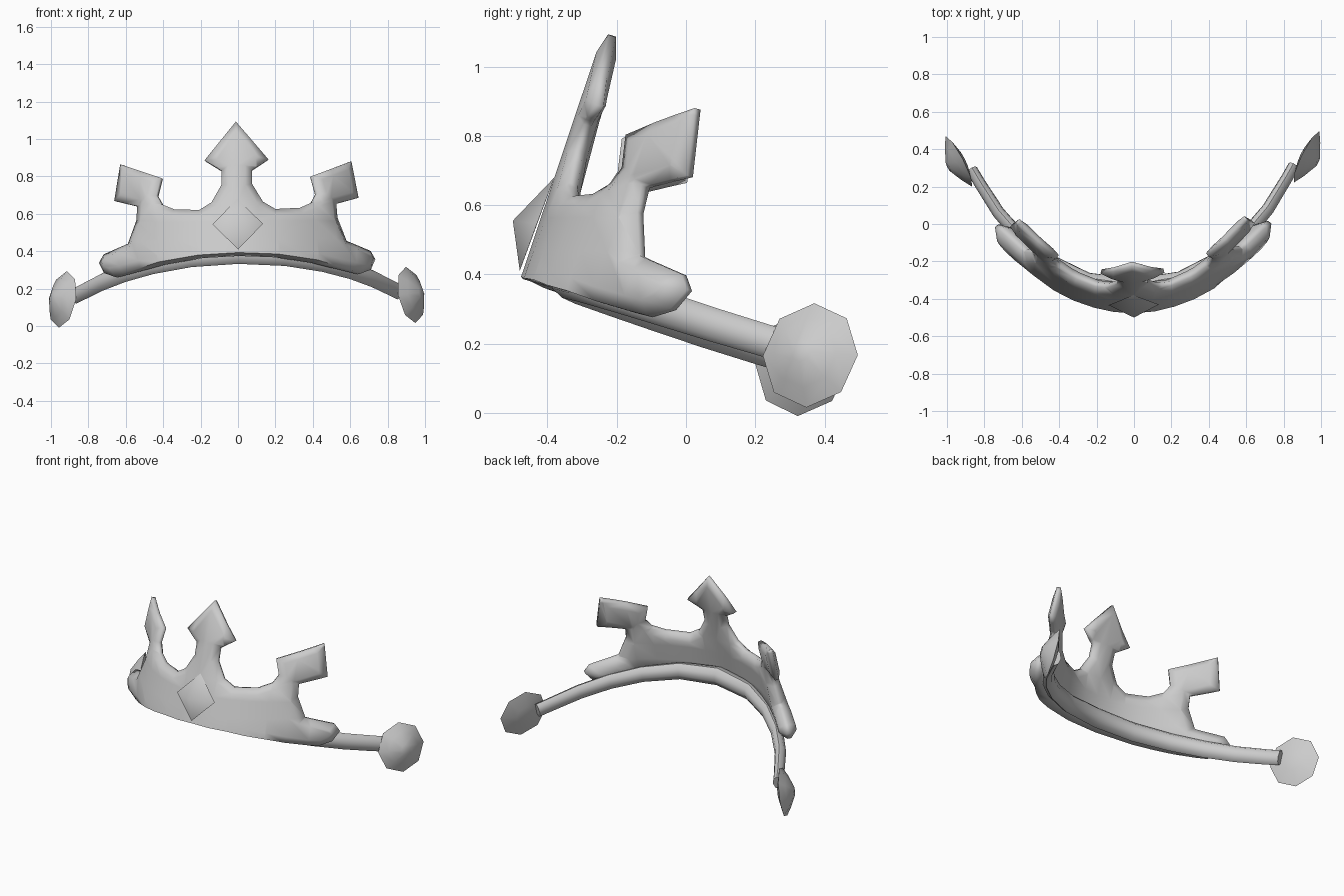
import bpy, bmesh, math
from mathutils import Vector, Matrix

cube = bpy.data.objects.get("Cube")
if cube:
    bpy.data.objects.remove(cube, do_unlink=True)

# Single plain metal colour
metal = bpy.data.materials.new("plain_grey")
metal.use_nodes = True
GREY = (0.6, 0.6, 0.6, 1)
metal.diffuse_color = GREY
metal.node_tree.nodes["Principled BSDF"].inputs["Base Color"].default_value = GREY

# The whole piece sits with a very slight yaw and roll
POSE = Matrix.Rotation(0.013, 4, "Z") @ Matrix.Rotation(-0.013, 4, "Y")


def finish(bm, name, angle):
    bmesh.ops.recalc_face_normals(bm, faces=bm.faces)
    bm.transform(POSE)
    mesh = bpy.data.meshes.new(name)
    bm.to_mesh(mesh)
    bm.free()
    mesh.materials.append(metal)
    obj = bpy.data.objects.new(name, mesh)
    bpy.context.collection.objects.link(obj)
    bpy.ops.object.select_all(action="DESELECT")
    obj.select_set(True)
    bpy.context.view_layer.objects.active = obj
    bpy.ops.object.shade_smooth_by_angle(angle=math.radians(angle))


def loft(bm, rings):
    for a, b in zip(rings, rings[1:]):
        for i in range(len(a)):
            j = (i + 1) % len(a)
            bm.faces.new((a[i], a[j], b[j], b[i]))
    bm.faces.new(rings[0])
    bm.faces.new(rings[-1])


LEAN, CURVE = 0.3, 0.82


def bend(x, depth, z):
    """Place a flat plate point on the leaning, curved crown surface."""
    normal = Vector((2 * CURVE * x, -1, LEAN)).normalized()
    return Vector((x, -0.42 + CURVE * x * x + LEAN * (z - 0.4), z)) + normal * depth


# Crown plate: half outline, mirrored, puffed and bent
half = [(0, 1.09), (.168, .885), (.08, .83), (.08, .755), (.135, .66), (.2, .62),
        (.33, .625), (.4, .655), (.425, .7), (.4, .795), (.61, .87), (.645, .675),
        (.525, .645), (.53, .57), (.577, .445), (.705, .39), (.73, .345),
        (.705, .29), (.65, .27), (.4, .335), (.2, .368), (0, .378)]
outline = half + [(-x, z) for x, z in half[-2:0:-1]]
RIM, INSET, LIP = 0.012, 0.036, 0.052
bm = bmesh.new()
# The lower front edge is a full-depth lip, the rest a thin rim
front = [bm.verts.new((x, LIP if z < .4 and abs(x) < .5 else RIM, z)) for x, z in outline]
back = [bm.verts.new((x, -RIM, z)) for x, z in outline]
loft(bm, [front, back])
bmesh.ops.recalc_face_normals(bm, faces=bm.faces)
plates = [f for f in bm.faces if len(f.verts) > 4]
bmesh.ops.inset_individual(bm, faces=plates, thickness=INSET, use_even_offset=True)
for f in plates:
    side = math.copysign(1, sum(v.co.y for v in f.verts))
    for v in f.verts:
        v.co.y = side * (0.03 + 0.023 * min(1, max(0, (0.7 - v.co.z) / 0.32)))
cuts = [((k * 0.1, 0, 0), (1, 0, 0)) for k in range(-6, 7)]
cuts += [((0, 0, z), (0, 0, 1)) for z in (.45, .55, .65, .85)]
for point, normal in cuts:
    bmesh.ops.bisect_plane(bm, geom=bm.verts[:] + bm.edges[:] + bm.faces[:],
                           plane_co=point, plane_no=normal, dist=0.002)
for v in bm.verts:
    v.co = bend(*v.co)
finish(bm, "crown_plate", 75)

# Headband: oval section swept along an arc, thinner toward the ends
arc = [(0, -.34, .39), (.25, -.3, .372), (.45, -.195, .335), (.6, -.07, .292),
       (.72, .07, .245), (.82, .23, .195), (.86, .3, .175)]
path = [Vector((-x, y, z)) for x, y, z in arc[:0:-1]] + [Vector(p) for p in arc]
up = Vector((0, .29, .96))
bm = bmesh.new()
rings = []
for i, p in enumerate(path):
    along = path[min(i + 1, len(path) - 1)] - path[max(i - 1, 0)]
    side = along.cross(up).normalized()
    width = 0.052 - 0.025 * abs(p.x)
    height = 0.06 - 0.016 * abs(p.x)
    turns = [math.tau * k / 8 for k in range(8)]
    rings.append([bm.verts.new(p + side * width * math.cos(t) + up * height * math.sin(t))
                  for t in turns])
loft(bm, rings)
finish(bm, "headband", 50)

# Front gem: shallow four-sided pyramid with a flat back
bm = bmesh.new()
base = [bm.verts.new(p) for p in ((0, -.48, .41), (.135, -.432, .545),
                                  (0, -.38, .68), (-.135, -.432, .545))]
tip = bm.verts.new((0, -.5, .555))
bm.faces.new(base)
for i in range(4):
    bm.faces.new((base[i], base[(i + 1) % 4], tip))
finish(bm, "front_gem", 60)

# End discs: eight-sided shallow cones with a softened tip, facing outward
for sign, name in ((1, "left_end_disc"), (-1, "right_end_disc")):
    axis = Vector((.88 * sign, -.45, .17)).normalized()
    turn = axis.to_track_quat("Z", "Y")
    centre = Vector((.93 * sign, .347, .154))
    bm = bmesh.new()
    rings = []
    for radius, height in ((.06, -.025), (.153, 0), (.1, .032), (.03, .065)):
        rings.append([bm.verts.new(centre + turn @ Vector((
            radius * math.cos(math.tau * k / 8),
            radius * math.sin(math.tau * k / 8), height))) for k in range(8)])
    loft(bm, rings)
    finish(bm, name, 40)
